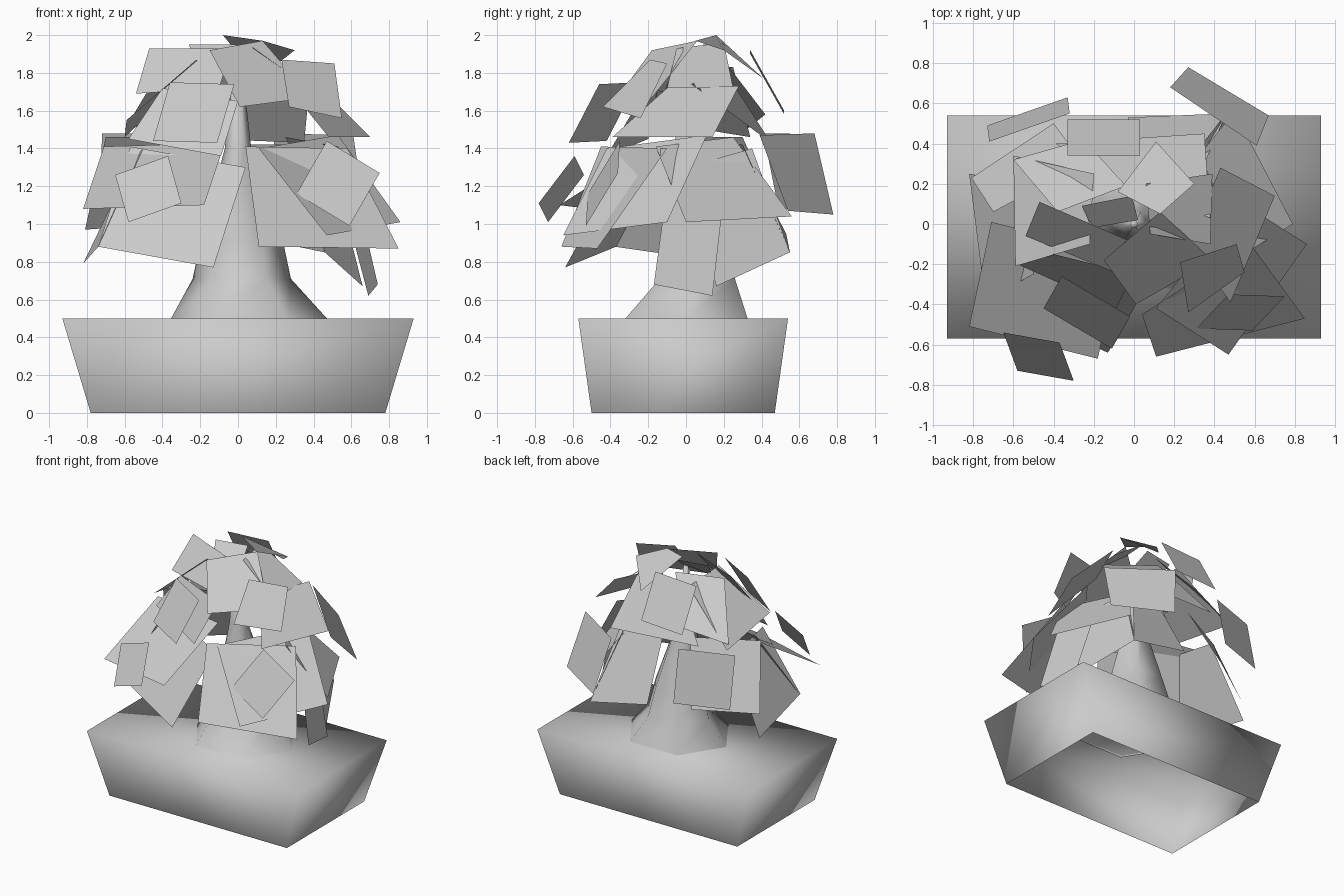
import bpy, bmesh, math
from mathutils import Vector

cube = bpy.data.objects.get("Cube")
if cube:
    bpy.data.objects.remove(cube, do_unlink=True)

grey = bpy.data.materials.new("plain_grey")
grey.use_nodes = True
grey.diffuse_color = (0.6, 0.6, 0.6, 1)
grey.node_tree.nodes["Principled BSDF"].inputs["Base Color"].default_value = grey.diffuse_color


def add_object(name, bm):
    """Turn a bmesh into a smooth-shaded object with the shared material."""
    for face in bm.faces:
        face.smooth = True
    mesh = bpy.data.meshes.new(name)
    bm.to_mesh(mesh)
    bm.free()
    mesh.materials.append(grey)
    obj = bpy.data.objects.new(name, mesh)
    bpy.context.collection.objects.link(obj)
    return obj


def loft(name, rings):
    """Skin a list of equal-length point rings from bottom to top and cap the top."""
    bm = bmesh.new()
    loops = [[bm.verts.new(p) for p in ring] for ring in rings]
    count = len(loops[0])
    for low, high in zip(loops, loops[1:]):
        for i in range(count):
            j = (i + 1) % count
            bm.faces.new((low[i], low[j], high[j], high[i]))
    bm.faces.new(loops[-1])
    return add_object(name, bm)


def rectangle(half_x, front, back, z):
    return [(-half_x, front, z), (half_x, front, z), (half_x, back, z), (-half_x, back, z)]


def ellipse(cx, cy, rx, ry, z, sides=6):
    angles = [math.tau * i / sides for i in range(sides)]
    return [(cx + rx * math.cos(a), cy + ry * math.sin(a), z) for a in angles]


def leaf_card(name, corners):
    """One foliage sheet; a missing fourth corner completes a parallelogram."""
    points = [Vector(c) for c in corners]
    if len(points) == 3:
        a, b, c = points
        points.append(a + c - b)
    middle = sum(points, Vector()) / 4
    normal = (points[2] - points[0]).cross(points[3] - points[1])
    # turn every sheet away from the heart of the crown
    if normal.dot(middle - Vector((0, 0, 1))) < 0:
        points.reverse()
    bm = bmesh.new()
    bm.faces.new([bm.verts.new(p) for p in points])
    add_object(name, bm)


# Tapered planter, open underneath, with a soil surface on top
loft("planter", [rectangle(0.78, -0.5, 0.47, 0), rectangle(0.93, -0.57, 0.54, 0.5)])

# Six-sided trunk with a flared root base
loft("trunk", [
    ellipse(0.06, 0, 0.42, 0.38, 0.49),
    ellipse(0.02, 0.06, 0.26, 0.23, 0.71),
    ellipse(0.02, 0.04, 0.22, 0.19, 0.9),
    ellipse(0, 0, 0.07, 0.07, 1.4),
    ellipse(0, 0, 0.02, 0.02, 1.85),
])

# Lower crown: a skirt of large overlapping sheets
lower_skirt = {
    "front_right": [(-.71, .01, 1.41), (-.07, -.15, 1.43), (-.18, -.67, 1.1), (-.82, -.51, 1.08)],
    "front_right_low": [(-.57, -.07, 1.41), (.04, -.35, 1.3), (-.13, -.64, .77), (-.74, -.37, .88)],
    "front_left": [(.04, -.45, 1.41), (.58, -.1, 1.4), (.85, -.47, .87), (.11, -.66, .88)],
    "front_left_inner": [(.11, -.42, 1.4), (.53, .11, 1.47), (.86, -.1, 1.01), (.47, -.65, .94)],
    "right": [(-.5, -.25, 1.4), (-.55, .2, 1.35), (-.82, .25, .79), (-.74, -.38, .88)],
    "left": [(.53, -.16, 1.41), (.25, .25, 1.46), (.5, .56, 1.04), (.79, 0, 1.01)],
    "left_drooping": [(.55, .2, 1.15), (.62, -.1, 1.2), (.74, -.17, .68), (.69, .14, .62)],
    "left_inner": [(.3, .35, 1.4), (.5, 0, 1.3), (.66, .16, .67), (.46, .55, .85)],
    "back_left": [(.35, .3, 1.42), (0, .28, 1.42), (-.03, .53, .95), (.46, .55, .85)],
    "back_right": [(-.7, .06, 1.46), (-.25, .3, 1.46), (-.4, .5, 1), (-.81, .23, .97)],
}

# Upper crown: the same arrangement, smaller and closing over the top
upper_skirt = {
    "front_right": [(-.4, -.15, 1.72), (0, -.25, 1.65), (-.09, -.42, 1.36), (-.58, -.2, 1.45)],
    "left": [(.43, .28, 1.73), (.27, -.1, 1.72), (.48, -.39, 1.46), (.7, .14, 1.46)],
    "right": [(-.22, -.1, 1.87), (-.2, .25, 1.83), (-.6, .34, 1.46), (-.59, -.21, 1.55)],
    "back": [(.38, .03, 1.74), (-.06, .2, 1.82), (-.39, .4, 1.46), (.35, .45, 1.43)],
    "back_right": [(-.04, .19, 1.88), (-.38, .06, 1.87), (-.6, .32, 1.5), (-.25, .42, 1.58)],
    "front_top": [(-.15, -.18, 1.92), (.13, .06, 1.97), (.39, -.18, 1.67), (.01, -.4, 1.62)],
    "left_top": [(.08, -.05, 1.93), (.06, .2, 1.96), (.39, .25, 1.72), (.38, -.1, 1.72)],
    "right_top": [(-.47, .11, 1.93), (-.03, -.08, 1.93), (-.1, -.24, 1.72), (-.54, -.06, 1.69)],
    "back_top": [(-.08, .16, 2), (.13, .05, 1.97), (.3, .2, 1.92), (.11, .41, 1.77)],
    "crest": [(-.26, .09, 1.95), (-.01, .14, 1.95), (.02, .02, 1.86), (-.21, -.02, 1.82)],
}

# Loose square tufts standing off the skirts
tuft = {
    "lower_front_right": [(-.65, -.54, 1.26), (-.37, -.59, 1.36), (-.3, -.78, 1.11)],
    "lower_front_left": [(.47, -.35, 1.44), (.75, -.36, 1.27), (.59, -.53, .99)],
    "lower_back_left": [(.18, .68, 1.48), (.61, .39, 1.47), (.67, .54, 1.07), (.27, .78, 1.05)],
    "lower_back_right": [(-.32, .55, 1.48), (-.72, .41, 1.48), (-.73, .49, 1.08)],
    "upper_front_right": [(-.36, -.26, 1.75), (-.02, -.46, 1.74), (-.11, -.62, 1.43)],
    "upper_front_left": [(.23, -.19, 1.87), (.51, -.1, 1.85), (.55, -.24, 1.56), (.27, -.44, 1.62)],
    "upper_back": [(.03, .34, 1.92), (-.33, .34, 1.9), (-.33, .52, 1.58)],
}

crown = {"lower_skirt": lower_skirt, "upper_skirt": upper_skirt, "tuft": tuft}
for group, sheets in crown.items():
    for part, corners in sheets.items():
        leaf_card(f"{part}_{group}", corners)
